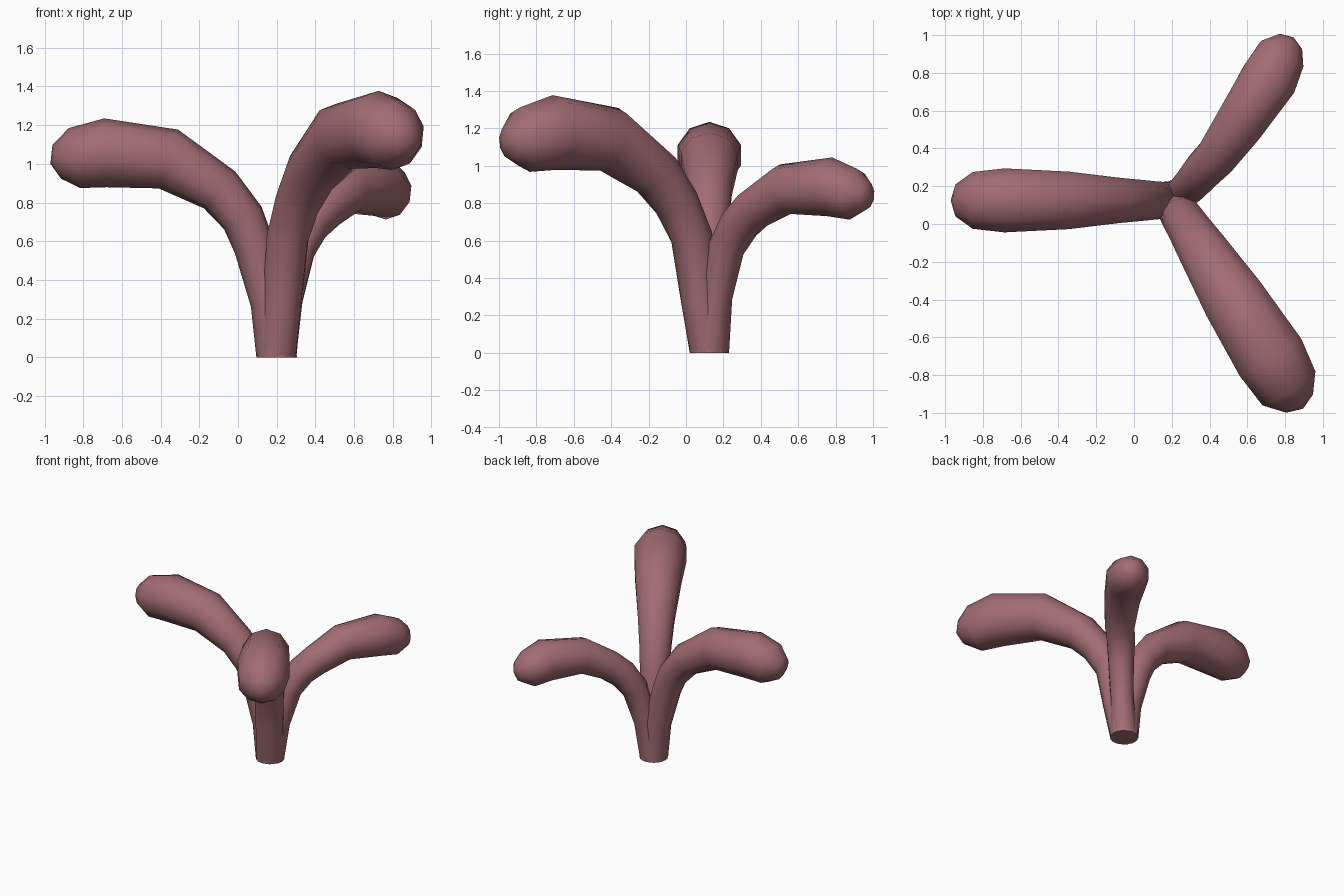
import bpy, bmesh, math
from mathutils import Vector

cube = bpy.data.objects.get("Cube")
if cube:
    bpy.data.objects.remove(cube, do_unlink=True)

mat = bpy.data.materials.new("dusty_rose")
mat.use_nodes = True
rose = (0.36, 0.15, 0.17, 1)
mat.diffuse_color = rose
mat.node_tree.nodes["Principled BSDF"].inputs["Base Color"].default_value = rose

SIDES = 10
BASE = (0.2, 0.125, 0.01, 0.105)


def branch(name, stations, tip):
    """Tapered tube through (x, y, z, radius) stations, closed by a blunt tip."""
    stations = [BASE] + stations
    centres = [Vector(s[:3]) for s in stations] + [Vector(tip)]
    heading = centres[-1] - centres[0]
    across = Vector((heading.y, -heading.x, 0)).normalized()
    bm = bmesh.new()
    rings = []
    for i, s in enumerate(stations):
        if i == 0:
            tangent = Vector((0, 0, 1))
        else:
            before = (centres[i] - centres[i - 1]).normalized()
            after = (centres[i + 1] - centres[i]).normalized()
            tangent = (before + after).normalized()
        side = (across - tangent * across.dot(tangent)).normalized()
        up = side.cross(tangent)
        ring = []
        for k in range(SIDES):
            a = math.tau * k / SIDES
            offset = up * math.cos(a) + side * math.sin(a)
            ring.append(bm.verts.new(centres[i] + offset * s[3]))
        rings.append(ring)
    end = bm.verts.new(centres[-1])
    for k in range(SIDES):
        n = (k + 1) % SIDES
        for a, b in zip(rings, rings[1:]):
            bm.faces.new((a[k], a[n], b[n], b[k]))
        bm.faces.new((rings[-1][k], rings[-1][n], end))
    bm.faces.new(rings[0])
    bmesh.ops.recalc_face_normals(bm, faces=bm.faces)
    # Rest the stem on the ground
    for v in rings[0]:
        v.co.z = 0
    mesh = bpy.data.meshes.new(name)
    bm.to_mesh(mesh)
    bm.free()
    mesh.materials.append(mat)
    obj = bpy.data.objects.new(name, mesh)
    bpy.context.collection.objects.link(obj)
    bpy.ops.object.select_all(action='DESELECT')
    obj.select_set(True)
    bpy.context.view_layer.objects.active = obj
    bpy.ops.object.shade_smooth_by_angle(angle=math.radians(65))


# Right branch, middle height
branch("right_branch", [
    (0.165, 0.125, 0.28, 0.1), (0.085, 0.125, 0.57, 0.106),
    (0.025, 0.125, 0.72, 0.113), (-0.095, 0.125, 0.865, 0.125),
    (-0.36, 0.125, 1.025, 0.16), (-0.685, 0.125, 1.057, 0.178),
    (-0.845, 0.125, 1.03, 0.158), (-0.937, 0.125, 1.01, 0.09)],
    (-0.97, 0.125, 1.0))

# Front left branch, tallest and thickest
branch("front_branch", [
    (0.229, 0.075, 0.3, 0.105), (0.257, 0.03, 0.62, 0.112),
    (0.308, -0.05, 0.8, 0.122), (0.378, -0.16, 0.955, 0.14),
    (0.535, -0.41, 1.142, 0.177), (0.722, -0.705, 1.178, 0.2),
    (0.815, -0.862, 1.14, 0.175), (0.875, -0.948, 1.123, 0.09)],
    (0.895, -0.978, 1.12))

# Back left branch, lowest, bending outward
branch("back_branch", [
    (0.25, 0.16, 0.3, 0.088), (0.305, 0.215, 0.56, 0.098),
    (0.365, 0.285, 0.685, 0.108), (0.44, 0.36, 0.765, 0.115),
    (0.56, 0.53, 0.875, 0.137), (0.715, 0.767, 0.888, 0.158),
    (0.78, 0.895, 0.848, 0.138), (0.83, 0.965, 0.84, 0.075)],
    (0.845, 0.988, 0.838))
